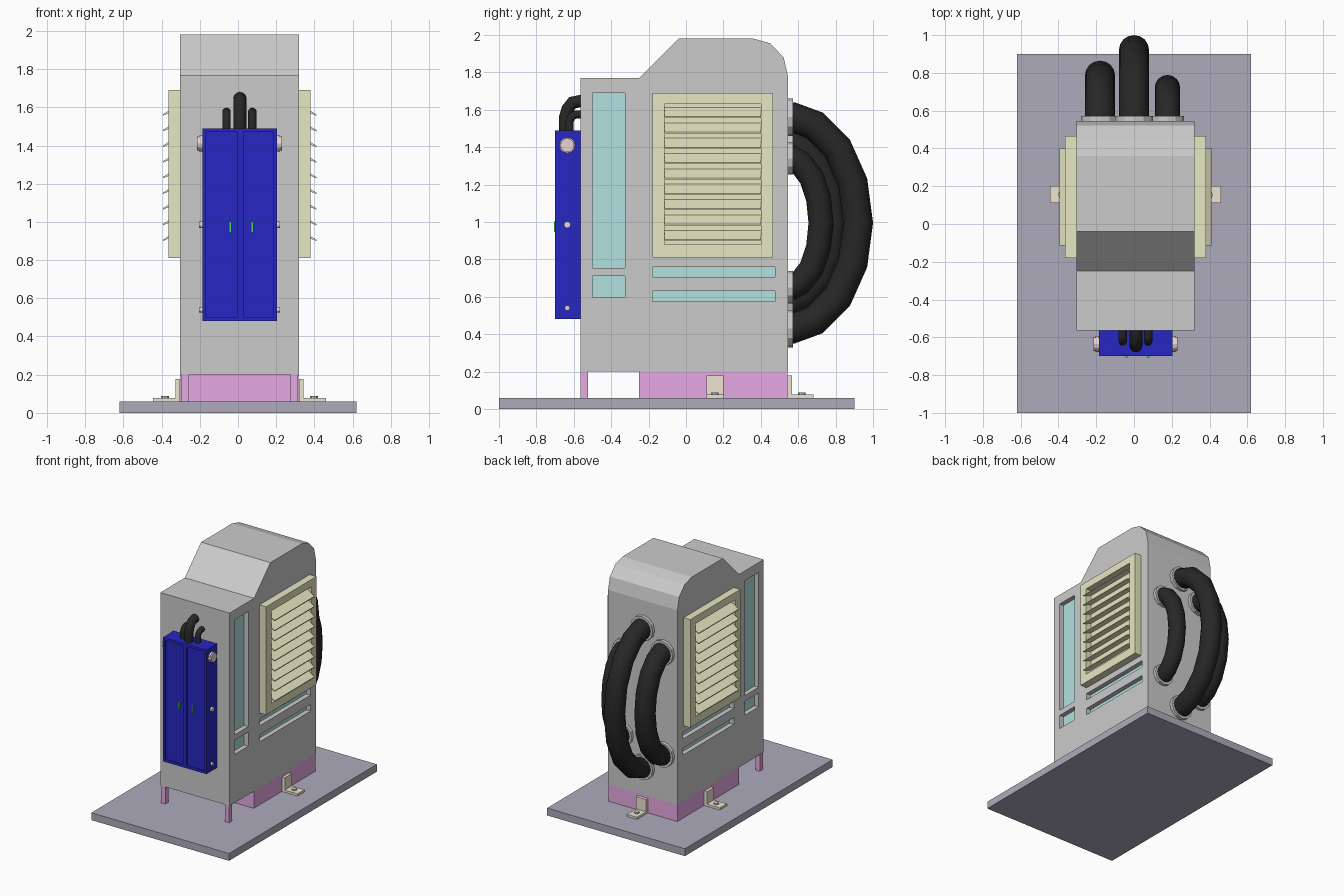
import bpy, bmesh, math
from mathutils import Vector, Matrix

if "Cube" in bpy.data.objects:
    bpy.data.objects.remove(bpy.data.objects["Cube"])

CX, HW = 0.008, 0.312          # cabinet centre line and half width


def mat(name, r, g, b):
    m = bpy.data.materials.new(name)
    m.diffuse_color = (r, g, b, 1)
    m.use_nodes = True
    m.node_tree.nodes["Principled BSDF"].inputs["Base Color"].default_value = m.diffuse_color
    return m


SLATE = mat("slate", 0.42, 0.41, 0.50)
PINK = mat("magenta", 0.80, 0.40, 0.78)
TEAL = mat("teal", 0.45, 0.75, 0.75)
YELLOW = mat("pale_yellow", 0.80, 0.80, 0.54)
BLUE = mat("blue", 0.02, 0.02, 0.55)
BLACK = mat("black", 0.02, 0.02, 0.02)
GREEN = mat("green", 0.05, 0.75, 0.15)
CREAM = mat("cream", 0.85, 0.78, 0.65)
ROSE = mat("rose_metal", 0.80, 0.66, 0.66)


def finish(name, bm, m=None):
    bmesh.ops.recalc_face_normals(bm, faces=bm.faces)
    me = bpy.data.meshes.new(name)
    bm.to_mesh(me)
    bm.free()
    ob = bpy.data.objects.new(name, me)
    bpy.context.collection.objects.link(ob)
    if m:
        me.materials.append(m)
    return ob


def box(name, x, y, z, m=None):
    bm = bmesh.new()
    bmesh.ops.create_cube(bm, size=1)
    for v in bm.verts:
        v.co = [(a + b) / 2 + c * abs(b - a) for (a, b), c in zip((x, y, z), v.co)]
    return finish(name, bm, m)


def prism(name, pts, axis, a, b, m=None):
    """Extrude a 2D profile along x or y; the other two axes hold the profile."""
    bm = bmesh.new()
    place = (lambda p, t: (t, p[0], p[1])) if axis == "x" else (lambda p, t: (p[0], t, p[1]))
    f = bm.faces.new([bm.verts.new(place(p, a)) for p in pts])
    new = bmesh.ops.extrude_face_region(bm, geom=[f])["geom"]
    d = Vector((b - a, 0, 0)) if axis == "x" else Vector((0, b - a, 0))
    bmesh.ops.translate(bm, vec=d, verts=[g for g in new if isinstance(g, bmesh.types.BMVert)])
    return finish(name, bm, m)


def cyl(name, centre, r, depth, axis, m=None, sides=12):
    bm = bmesh.new()
    bmesh.ops.create_cone(bm, cap_ends=True, segments=sides, radius1=r, radius2=r, depth=depth)
    rot = Vector((0, 0, 1)).rotation_difference(Vector(axis)).to_matrix().to_4x4()
    bm.transform(Matrix.Translation(centre) @ rot)
    return finish(name, bm, m)


def tube(name, pts, r, m):
    cu = bpy.data.curves.new(name, "CURVE")
    cu.dimensions = "3D"
    cu.bevel_depth, cu.bevel_resolution, cu.use_fill_caps = r, 6, True
    sp = cu.splines.new("POLY")
    sp.points.add(len(pts) - 1)
    for p, c in zip(sp.points, pts):
        p.co = (*c, 1)
    cu.materials.append(m)
    ob = bpy.data.objects.new(name, cu)
    bpy.context.collection.objects.link(ob)
    bpy.ops.object.select_all(action="DESELECT")
    ob.select_set(True)
    bpy.context.view_layer.objects.active = ob
    bpy.ops.object.convert(target="MESH")
    bpy.ops.object.shade_smooth_by_angle(angle=math.radians(40))


# Floor slab, plinth and front legs
box("floor_slab", (-0.62, 0.62), (-1, 0.9), (0, 0.06), SLATE)
box("plinth", (CX - HW + 0.002, CX + HW - 0.002), (-0.25, 0.543), (0.06, 0.2), PINK)
for s in (-1, 1):
    box("front_leg", (CX + s * 0.305, CX + s * 0.268), (-0.563, -0.525), (0.06, 0.2), PINK)

# Cabinet shell with stepped, rounded top
body = prism("cabinet", [(-0.565, 0.2), (0.545, 0.2), (0.545, 1.78), (0.522, 1.88), (0.45, 1.955),
                         (0.36, 1.98), (-0.04, 1.98), (-0.25, 1.77), (-0.565, 1.77)],
             "x", CX - HW, CX + HW)

# Side recesses with teal panels at their bottoms
recesses = [((-0.5, -0.325), (0.755, 1.69)), ((-0.5, -0.325), (0.595, 0.71)),
            ((-0.18, 0.475), (0.705, 0.76)), ((-0.18, 0.475), (0.575, 0.63))]
cutters = []
for s in (-1, 1):
    for ry, rz in recesses:
        cutters.append(box("cutter", (CX + s * (HW - 0.045), CX + s * (HW + 0.05)), ry, rz))
        box("recess_panel", (CX + s * (HW - 0.05), CX + s * (HW - 0.038)), ry, rz, TEAL)
bpy.context.view_layer.objects.active = body
for c in cutters:
    c.hide_render = True
    mod = body.modifiers.new("recess", "BOOLEAN")
    mod.operation, mod.solver, mod.object = "DIFFERENCE", "EXACT", c
    bpy.ops.object.modifier_apply(modifier=mod.name)
for c in cutters:
    bpy.data.objects.remove(c)

# Louvred vents on both sides
for s in (-1, 1):
    def X(d):
        return CX + s * d
    fx = (X(HW), X(0.372))
    for z in ((0.81, 0.88), (1.63, 1.69)):
        box("vent_frame_rail", fx, (-0.18, 0.465), z, YELLOW)
    for y in ((-0.18, -0.115), (0.40, 0.465)):
        box("vent_frame_post", fx, y, (0.88, 1.63), YELLOW)
    box("vent_back", (X(HW - 0.005), X(HW + 0.01)), (-0.115, 0.40), (0.88, 1.63), YELLOW)
    for i in range(9):
        z = 0.9 + i * 0.082
        prism("vent_slat", [(X(0.318), z + 0.058), (X(0.402), z + 0.007), (X(0.402), z),
                            (X(0.318), z + 0.035)], "y", -0.115, 0.40, YELLOW)

# Control box: recessed double doors inside a rim
x0, x1, z0, z1 = -0.185, 0.205, 0.48, 1.49
box("control_box", (x0, x1), (-0.69, -0.565), (z0, z1), BLUE)
rim = (-0.70, -0.69)
for z in ((z0, z0 + 0.02), (z1 - 0.02, z1)):
    box("control_box_rail", (x0, x1), rim, z, BLUE)
for x in ((x0, x0 + 0.018), (-0.006, 0.028), (x1 - 0.018, x1)):
    box("control_box_stile", x, rim, (z0 + 0.02, z1 - 0.02), BLUE)
for x in (-0.04, 0.075):
    box("door_handle", (x - 0.006, x + 0.006), (-0.706, -0.69), (0.945, 1.003), GREEN)

# Side bolts on the control box
for s in (-1, 1):
    for z, r, out in ((1.41, 0.037, 0.222), (0.985, 0.018, 0.213), (0.54, 0.014, 0.213)):
        cyl("box_bolt", (CX + s * (out + 0.17) / 2, -0.635, z), r, out - 0.17, (1, 0, 0), ROSE)
    cyl("box_bolt_washer", (CX + s * 0.203, -0.635, 1.41), 0.042, 0.016, (1, 0, 0), ROSE)

# Cables from the control box into the cabinet
tube("main_cable", [(0.01, -0.645, 1.47), (0.01, -0.645, 1.56), (0.01, -0.632, 1.605),
                    (0.01, -0.607, 1.638), (0.01, -0.55, 1.648)], 0.034, BLACK)
for x in (-0.06, 0.075):
    tube("side_cable", [(x, -0.622, 1.47), (x, -0.622, 1.54), (x, -0.612, 1.562),
                        (x, -0.595, 1.573), (x, -0.55, 1.576)], 0.022, BLACK)

# Rear hoses with collars
for x, reach, half, r in ((0.0, 0.375, 0.565, 0.08), (-0.18, 0.24, 0.415, 0.08),
                          (0.177, 0.177, 0.345, 0.067)):
    zc = 0.995
    arc = [(x, 0.545 + reach * math.sin(math.pi * i / 8), zc + half * math.cos(math.pi * i / 8))
           for i in range(9)]
    ends = [(x, 0.53, zc + half), (x, 0.53, zc - half)]
    tube("rear_hose", ends[:1] + [(x, 0.57, zc + half)] + arc[1:-1]
         + [(x, 0.57, zc - half)] + ends[1:], r, BLACK)
    for e in (half, -half):
        cyl("hose_collar", (x, 0.557, zc + e), r + 0.02, 0.028, (0, 1, 0), None, 12)

# Anchor brackets: both sides and rear
L = [(0, 0.06), (0.14, 0.06), (0.14, 0.078), (0.024, 0.078), (0.024, 0.178), (0, 0.178)]
for s in (-1, 1):
    prism("side_bracket", [(CX + s * (HW + a), z) for a, z in L], "y", 0.11, 0.20, CREAM)
    cyl("anchor_bolt", (CX + s * (HW + 0.078), 0.155, 0.08), 0.02, 0.016, (0, 0, 1), None, 8)
prism("rear_bracket", [(0.543 + a, z) for a, z in L], "x", CX - 0.045, CX + 0.045, CREAM)
cyl("anchor_bolt", (CX, 0.62, 0.08), 0.02, 0.016, (0, 0, 1), None, 8)
